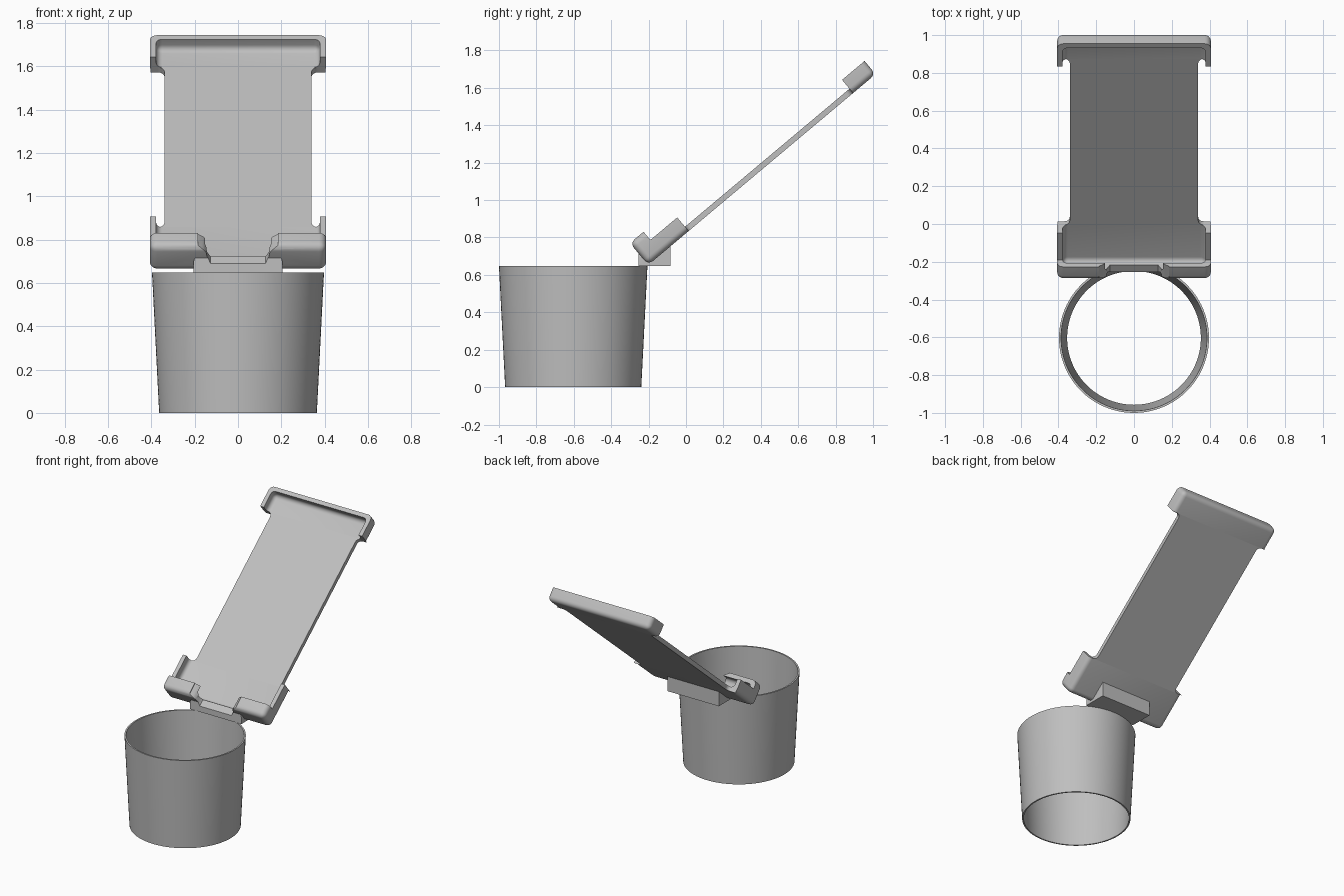
import bpy, bmesh, math
from mathutils import Vector

if "Cube" in bpy.data.objects:
    bpy.data.objects.remove(bpy.data.objects["Cube"], do_unlink=True)

TILT = math.radians(40)
grey = bpy.data.materials.new("plain grey")
grey.use_nodes = True
grey.diffuse_color = (0.52, 0.52, 0.52, 1)
grey.node_tree.nodes["Principled BSDF"].inputs["Base Color"].default_value = (0.52, 0.52, 0.52, 1)


def finish(name, bm, tilted=True):
    bmesh.ops.recalc_face_normals(bm, faces=bm.faces)
    mesh = bpy.data.meshes.new(name)
    bm.to_mesh(mesh)
    bm.free()
    mesh.materials.append(grey)
    obj = bpy.data.objects.new(name, mesh)
    bpy.context.collection.objects.link(obj)
    if tilted:
        obj.rotation_euler.x = TILT
    return obj


def box(name, half_x, y0, y1, z0, z1, radius=0):
    bm = bmesh.new()
    bmesh.ops.create_cube(bm, size=1)
    for v in bm.verts:
        v.co = Vector((v.co.x * 2 * half_x, y0 + (v.co.y + 0.5) * (y1 - y0), z0 + (v.co.z + 0.5) * (z1 - z0)))
    if radius:
        bmesh.ops.bevel(bm, geom=bm.edges[:], offset=radius, segments=5, profile=0.5, affect='EDGES')
    return finish(name, bm)


def prism(points, depth):
    bm = bmesh.new()
    face = bm.faces.new([bm.verts.new(p) for p in points])
    new = bmesh.ops.extrude_face_region(bm, geom=[face])
    bmesh.ops.translate(bm, vec=depth, verts=[g for g in new["geom"] if isinstance(g, bmesh.types.BMVert)])
    return bm


def cut(obj, cutters):
    bpy.context.view_layer.update()
    bpy.context.view_layer.objects.active = obj
    for c in cutters:
        c.hide_render = True
        mod = obj.modifiers.new("cut", 'BOOLEAN')
        mod.operation, mod.solver, mod.object = 'DIFFERENCE', 'EXACT', c
        bpy.ops.object.modifier_apply(modifier=mod.name)


# Open tapered cup: revolved thin wall profile
CUP_Y, SIDES = -0.603, 96
profile = [(0.364, 0), (0.397, 0.648), (0.386, 0.648), (0.354, 0)]
bm = bmesh.new()
rings = []
for i in range(SIDES):
    a = math.tau * i / SIDES
    rings.append([bm.verts.new((r * math.cos(a), CUP_Y + r * math.sin(a), z)) for r, z in profile])
for i in range(SIDES):
    p, q = rings[i], rings[(i + 1) % SIDES]
    for j in range(4):
        k = (j + 1) % 4
        bm.faces.new((p[j], q[j], q[k], p[k]))
cup = finish("cup", bm, tilted=False)

# Tilted back plate with small flares where it meets the cradles
LOW, HIGH, FLOOR, BASE, R = 0.547, 1.695, 0.66, 0.63, 0.03
side = [(0.405, LOW), (0.34 + R, LOW)]
arc = [(0.34 + R - R * math.sin(t), LOW + R - R * math.cos(t)) for t in (math.pi / 8 * i for i in range(1, 5))]
side += arc
side += [(x, LOW + HIGH - u) for x, u in reversed(side)]
outline = side + [(-x, u) for x, u in reversed(side)]
plate = finish("back_plate", prism([(x, u, BASE) for x, u in outline], (0, 0, FLOOR - BASE)))

# Gap in the bottom lip
half = [(0.127, 0.692), (0.143, 0.72), (0.147, 0.745), (0.16, 0.76), (0.185, 0.777), (0.19, 0.9)]
gap_points = half + [(-x, v) for x, v in reversed(half)]
gap = finish("gap_cutter", prism([(x, 0.15, v) for x, v in gap_points], (0, 0.22, 0)))

# Bottom cradle: rounded shell with a hooked lip and low side walls
lower = box("bottom_cradle", 0.407, 0.265, 0.9, BASE, 0.782, 0.033)
lower_cutters = [
    box("end_cutter", 1, LOW, 1.5, 0, 1.5),
    box("wall_height_cutter", 1, 0.36, 1.5, 0.725, 1.5),
    box("pocket_cutter", 0.378, 0.298, 1.2, FLOOR, 0.752, 0.028),
    box("pocket_opening_cutter", 0.378, 0.361, 1.2, 0.7, 1.5),
    gap,
]
cut(lower, lower_cutters)

# Top cradle: rounded cap open at the front
upper = box("top_cradle", 0.407, 1.3, 1.852, BASE, 0.9, 0.033)
upper_cutters = [
    box("end_cutter", 1, 0.9, HIGH, 0, 1.5),
    box("wall_height_cutter", 1, 0.9, 2.2, 0.722, 1.5),
    box("pocket_cutter", 0.378, 1.2, 1.823, FLOOR, 1.2, 0.028),
]
cut(upper, upper_cutters)

# Bracket joining the cup rim to the cradle
section = [(-0.255, 0.648), (-0.082, 0.648), (-0.082, 0.76), (-0.2, 0.69), (-0.215, 0.7), (-0.255, 0.72)]
bm = prism([(-0.205, y, z) for y, z in section], (0.41, 0, 0))
corners = [e for e in bm.edges if abs(e.verts[0].co.x - e.verts[1].co.x) < 0.01
           and all(v.co.y < -0.21 and v.co.z > 0.695 for v in e.verts)]
bmesh.ops.bevel(bm, geom=corners, offset=0.02, segments=4, profile=0.5, affect='EDGES')
bracket = finish("bracket", bm, tilted=False)
cut(bracket, [gap])

# Remove the cutters and smooth the rounded parts
for c in set(lower_cutters + upper_cutters):
    bpy.data.objects.remove(c, do_unlink=True)
bpy.ops.object.select_all(action='DESELECT')
for obj in (cup, lower, upper, plate, bracket):
    obj.select_set(True)
bpy.context.view_layer.objects.active = cup
bpy.ops.object.shade_smooth_by_angle(angle=math.radians(35))
